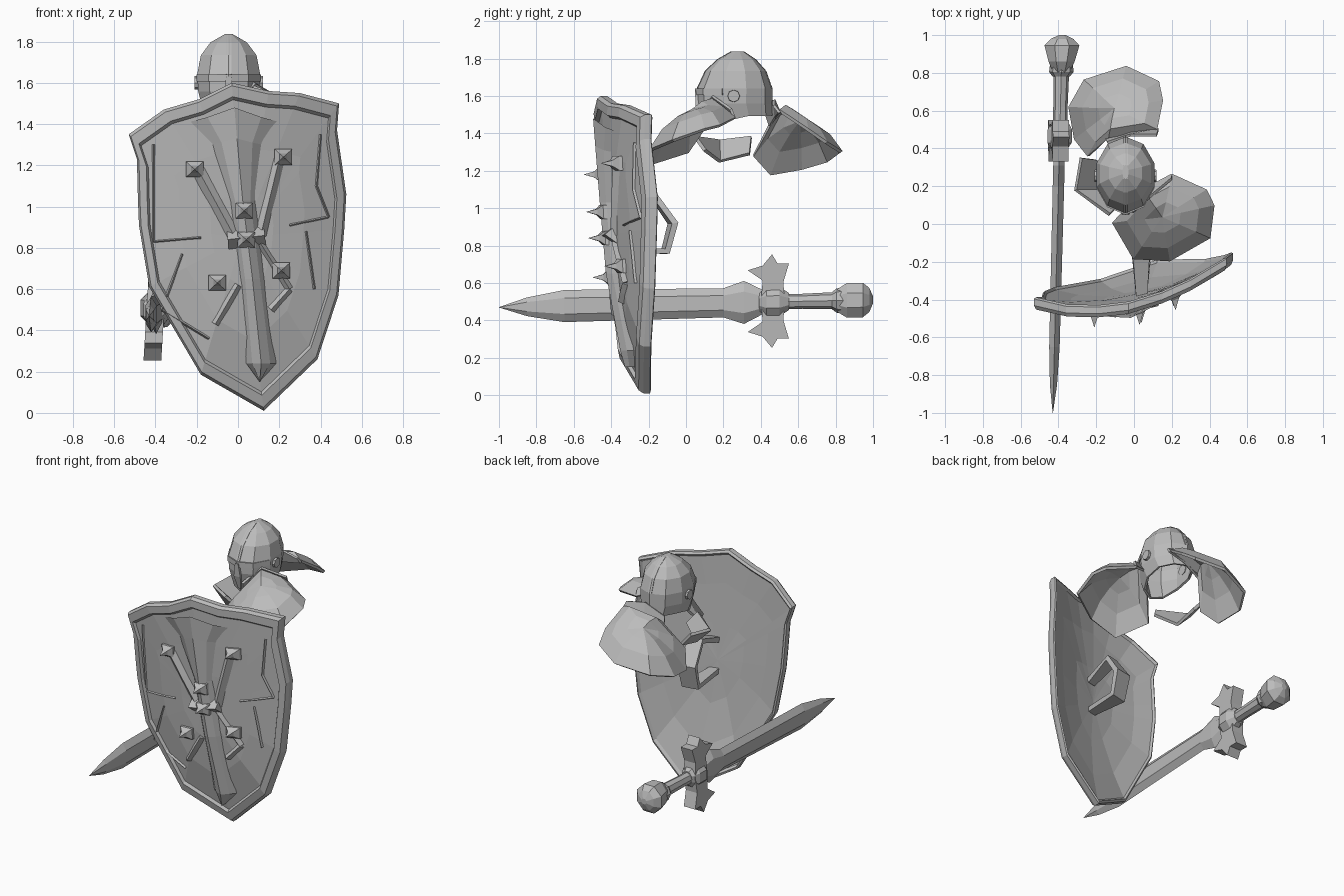
import bpy, bmesh
from math import sin, cos, pi
from mathutils import Vector

cube = bpy.data.objects.get("Cube")
if cube:
    bpy.data.objects.remove(cube)

steel = bpy.data.materials.new("plain grey steel")
steel.use_nodes = True
GREY = (0.5, 0.5, 0.5, 1)
steel.diffuse_color = GREY
steel.node_tree.nodes["Principled BSDF"].inputs["Base Color"].default_value = GREY


def make(name, verts, faces, thick=0):
    """Flat shaded mesh object, optionally thickened into a shell."""
    bm = bmesh.new()
    vs = [bm.verts.new(v) for v in verts]
    for f in faces:
        bm.faces.new([vs[i] for i in f])
    bmesh.ops.remove_doubles(bm, verts=bm.verts, dist=0.0005)
    bmesh.ops.recalc_face_normals(bm, faces=bm.faces)
    mesh = bpy.data.meshes.new(name)
    bm.to_mesh(mesh)
    bm.free()
    mesh.materials.append(steel)
    ob = bpy.data.objects.new(name, mesh)
    bpy.context.collection.objects.link(ob)
    if thick:
        mod = ob.modifiers.new("thickness", "SOLIDIFY")
        mod.thickness = thick
        mod.offset = 0
    return ob


def loft(name, rings, start=True, end=True, thick=0):
    """Skin a stack of equal closed rings, with optional end caps."""
    n = len(rings[0])
    verts = [v for ring in rings for v in ring]
    faces = []
    for r in range(len(rings) - 1):
        for i in range(n):
            j = (i + 1) % n
            faces.append((r * n + i, r * n + j, r * n + n + j, r * n + n + i))
    if start:
        faces.append(range(n))
    if end:
        faces.append(range(len(verts) - n, len(verts)))
    return make(name, verts, faces, thick)


def strip(name, rows, thick=0):
    """Skin open rows of equal length."""
    n = len(rows[0])
    faces = [(r * n + i, r * n + i + 1, r * n + n + i + 1, r * n + n + i)
             for r in range(len(rows) - 1) for i in range(n - 1)]
    return make(name, [v for row in rows for v in row], faces, thick)


# Shield: bowed, leaning plate; d is the height above its face
def on_shield(x, z, d=0.0):
    u = (x - 0.12 + 0.1 * z) / 0.52
    bow = 0.12 * (0.86 - u * u) * sin(min(1, max(0, z) / 0.6) * pi / 2)
    return Vector((x, -0.246 + 0.215 * x - 0.06 * z - bow - d, z))


outline = [(-0.53, 1.35), (-0.36, 1.47), (-0.19, 1.52), (-0.03, 1.6), (0.15, 1.56),
           (0.3, 1.55), (0.49, 1.5), (0.48, 1.37), (0.525, 1.06), (0.515, 0.89),
           (0.487, 0.57), (0.385, 0.26), (0.125, 0.01), (-0.18, 0.185),
           (-0.43, 0.61), (-0.48, 0.91), (-0.485, 1.03), (-0.49, 1.23)]


def shield_ring(scale, d):
    cx, cz = 0.02, 0.85
    return [on_shield(cx + (x - cx) * scale, cz + (z - cz) * scale, d) for x, z in outline]


layers = [(0, -0.025), (0.35, -0.025), (0.7, -0.025), (0.96, -0.028), (0.98, -0.04),
          (1, -0.03), (1, 0.005), (0.98, 0.025), (0.91, 0.025), (0.89, 0.005), (0.6, 0.005),
          (0.3, 0.005), (0, 0.005)]
loft("shield_body", [shield_ring(*l) for l in layers], False, False)

# Flared central spine with a raised ridge
spine = [(-0.235, 0.2, 1.41, 0.07), (-0.13, 0.12, 1.3, 0.03), (-0.04, 0.085, 1.03, 0),
         (0.01, 0.13, 0.65, 0), (0.04, 0.185, 0.24, 0), (0.105, 0.106, 0.15, 0)]
strip("shield_spine", [
    [on_shield(a, z), on_shield(a * 0.8 + b * 0.2, z + peak / 3, 0.03),
     on_shield((a + b) / 2, z + peak, 0.055),
     on_shield(a * 0.2 + b * 0.8, z + peak / 3, 0.03), on_shield(b, z)]
    for a, b, z, peak in spine])


# Raised ribs laid along paths on the shield face
def rib(name, path, width, height):
    for k in range(len(path) - 1):
        a, b = Vector(path[k]), Vector(path[k + 1])
        side = (b - a).normalized().orthogonal() * width / 2
        loft(name, [[on_shield(*(p - side)), on_shield(*p, height), on_shield(*(p + side))]
                    for p in (a, a.lerp(b, 0.5), b)])


rib("upper_brace_right", [(-0.2, 1.19), (-0.02, 0.86)], 0.07, 0.03)
rib("upper_brace_left", [(0.2, 1.23), (0.11, 0.86)], 0.06, 0.03)
rib("spine_clasp", [(-0.05, 0.84), (0.13, 0.86)], 0.1, 0.065)
rib("lower_brace_right", [(0, 0.62), (-0.11, 0.43)], 0.04, 0.025)
rib("lower_brace_left", [(0.11, 0.82), (0.25, 0.6), (0.16, 0.5)], 0.04, 0.025)
rib("panel_line_right", [(-0.41, 1.3), (-0.41, 0.83), (-0.18, 0.85)], 0.015, 0.014)
rib("panel_line_left", [(0.4, 1.35), (0.38, 1.1), (0.44, 0.95), (0.25, 0.91)], 0.015, 0.014)
rib("lower_line_right", [(-0.27, 0.77), (-0.37, 0.5), (-0.14, 0.36)], 0.015, 0.014)
rib("lower_line_left", [(0.33, 0.88), (0.37, 0.6)], 0.015, 0.014)

# Studs: square base with a drawn-out spike
for x, z, lift in [(-0.21, 1.18, 0), (0.22, 1.24, 0), (-0.1, 0.63, 0),
                   (0.21, 0.69, 0), (0.03, 0.98, 0.03), (0.04, 0.84, 0.03)]:
    rings = [[on_shield(x + r * sx, z + r * sz * 0.9, lift + d)
              for sx, sz in ((-1, -1), (1, -1), (1, 1), (-1, 1))]
             for r, d in ((0.042, 0), (0.042, 0.02), (0.018, 0.045), (0.001, 0.1))]
    loft("shield_spike", rings)

# Arm loop behind the shield, narrower where it joins
loop = [(-0.37, 0.99, 0.03), (-0.17, 1.06, 0.045), (-0.07, 0.92, 0.06),
        (-0.11, 0.77, 0.055), (-0.37, 0.78, 0.03)]
strip("shield_handle", [[(0.04 + s * w, y + s * w / 5, z) for s in (-1, 1)]
                        for y, z, w in loop], 0.035)


# Sword lying along y
def sword_part(name, sections, sides, turn=0.0):
    rings = []
    for y, hx, hz in sections:
        cx, cz = -0.405 + 0.025 * y, 0.49 + 0.02 * y
        rings.append([(cx + hx * cos(2 * pi * i / sides + turn), y,
                       cz + hz * sin(2 * pi * i / sides + turn)) for i in range(sides)])
    return loft(name, rings)


sword_part("sword_blade", [(-1, 0.001, 0.001), (-0.85, 0.022, 0.05), (-0.65, 0.032, 0.086),
                           (0.2, 0.035, 0.078), (0.31, 0.035, 0.115), (0.42, 0.03, 0.06)],
           6, pi / 2)
sword_part("sword_grip", [(0.4, 0.04, 0.042), (0.62, 0.038, 0.04), (0.82, 0.042, 0.046)], 8)
sword_part("grip_collar", [(0.78, 0.045, 0.045), (0.805, 0.065, 0.065), (0.85, 0.06, 0.07)], 8)
sword_part("sword_pommel", [(0.8, 0.045, 0.06), (0.86, 0.075, 0.1), (0.945, 0.1, 0.1),
                            (0.98, 0.065, 0.07), (1, 0.02, 0.02)], 8, pi / 8)
sword_part("guard_hub", [(0.39, 0.04, 0.05), (0.43, 0.07, 0.085), (0.5, 0.07, 0.085),
                         (0.55, 0.04, 0.05)], 8, pi / 8)

# Pronged crossguard, the same above and below the blade
prongs = [(0.4, 0), (0.41, 0.11), (0.33, 0.165), (0.41, 0.19), (0.46, 0.25),
          (0.49, 0.2), (0.55, 0.2), (0.52, 0.1), (0.53, 0)]
for side, label in ((1, "upper"), (-1, "lower")):
    loft(label + "_crossguard",
         [[(-0.4 + s + 0.06 * side * h, y, 0.503 + side * h) for y, h in prongs]
          for s in (-0.043, 0.043)])

# Helmet: faceted shell, open below, its lower edge dropping to the chin
HX, HY, SIDES = -0.045, 0.26, 10


def helmet_ring(z, hx, hy, shift=0.0, drop=0.0):
    ring = []
    for i in range(SIDES):
        a = 2 * pi * i / SIDES - pi / 2
        ring.append(Vector((HX + hx * cos(a), HY + shift + hy * sin(a),
                            z + drop * min(0, sin(a)))))
    return ring


bowl = [(1.495, 0.125, 0.175, 0.02, 0.08), (1.56, 0.148, 0.195), (1.64, 0.153, 0.195),
        (1.73, 0.135, 0.158, 0.005), (1.79, 0.088, 0.1, 0.01), (1.83, 0.015, 0.035, 0.015)]
loft("helmet_shell", [helmet_ring(*b) for b in bowl], False, True, 0.015)

# Brow band across the front, crest, nose guard and ear discs
band = [[helmet_ring(z, 0.158, 0.205)[i] for i in range(-2, 3)] for z in (1.605, 1.64)]
strip("helmet_brow", band, 0.012)
crest = [helmet_ring(*b) for b in bowl[2:]]
path = [r[0] for r in crest] + [r[SIDES // 2] for r in reversed(crest)]
strip("helmet_crest", [[p + Vector((s, 0, 0)) for s in (-0.014, 0.014)] for p in path], 0.012)
strip("nose_guard", [[(HX + s * w, y, z) for s in (-1, 0, 1)]
                     for w, y, z in ((0.012, 0.055, 1.63), (0.025, 0.06, 1.54),
                                     (0.01, 0.085, 1.45))], 0.015)
for s in (-1, 1):
    loft("ear_disc", [[(HX + s * d, 0.255 + r * cos(i * pi / 4), 1.6 + r * sin(i * pi / 4))
                       for i in range(8)] for d, r in ((0.13, 0.035), (0.165, 0.032))])


# Shoulder plates: irregular rim rising over a shoulder to a crown
def pauldron(name, rim, crown, lift):
    rim, crown = [Vector(p) for p in rim], Vector(crown)
    rings = [rim]
    for t, k in ((0.3, 1), (0.65, 1), (1, 0.5)):
        rings.append([p.lerp(crown, t) + Vector((0, 0, lift * k)) for p in rim])
    loft(name, rings, False, False, 0.018)


pauldron("left_pauldron",
         [(-0.11, 0.01, 1.3), (0, -0.18, 1.24), (0.19, -0.19, 1.31), (0.4, -0.07, 1.36),
          (0.42, 0.1, 1.42), (0.38, 0.18, 1.44), (0.2, 0.26, 1.48), (0.05, 0.18, 1.54)],
         (0.15, 0.04, 1.5), 0.05)
pauldron("right_pauldron",
         [(-0.34, 0.62, 1.21), (-0.26, 0.76, 1.25), (-0.04, 0.83, 1.3), (0.13, 0.75, 1.35),
          (0.15, 0.65, 1.42), (0.12, 0.5, 1.52), (-0.13, 0.46, 1.47), (-0.24, 0.36, 1.28),
          (-0.31, 0.45, 1.18)],
         (-0.1, 0.61, 1.45), 0.045)

# Upright flanges beside the neck
strip("right_neck_flange",
      [[(0.13, 0.5, 1.51), (0.12, 0.47, 1.55)], [(-0.02, 0.48, 1.49), (-0.02, 0.47, 1.58)],
       [(-0.15, 0.45, 1.44), (-0.14, 0.43, 1.5)]], 0.015)
strip("left_neck_flange",
      [[(0.2, 0.26, 1.48), (0.2, 0.24, 1.53)], [(0.05, 0.18, 1.54), (0.08, 0.14, 1.6)],
       [(-0.03, 0.09, 1.43), (-0.01, 0.06, 1.5)]], 0.015)

# Bent chest collar plate, higher on its outer edge
strip("chest_collar",
      [[(-0.28, 0.35, 1.38), (-0.2, 0.34, 1.29)], [(-0.31, 0.18, 1.36), (-0.2, 0.18, 1.25)],
       [(-0.13, 0.05, 1.38), (-0.08, 0.1, 1.31)]], 0.02)
